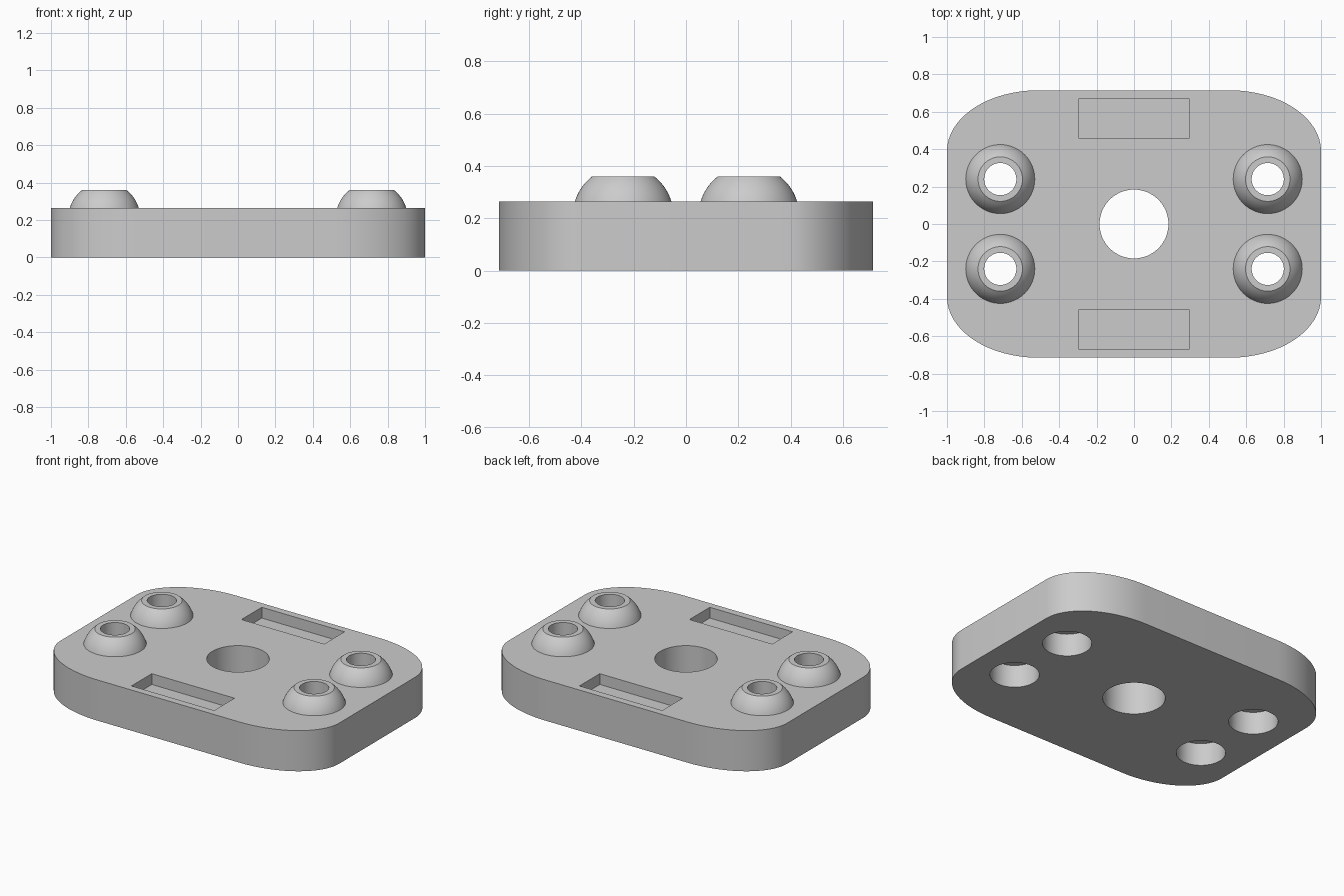
import bpy
import bmesh
from math import cos, sin, pi, radians

cube = bpy.data.objects.get("Cube")
if cube:
    bpy.data.objects.remove(cube, do_unlink=True)

# Main dimensions
HALF_X, HALF_Y, PLATE_Z, BOSS_Z = 1.0, 0.715, 0.264, 0.36
FLAT_X, FLAT_Y = 0.51, 0.39
BOLT_X, BOLT_Y, BORE, RECESS = 0.715, 0.24, 0.086, 0.145
SIDES = 64

grey = bpy.data.materials.new("plain grey")
grey.use_nodes = True
grey.diffuse_color = (0.6, 0.6, 0.6, 1)
grey.node_tree.nodes["Principled BSDF"].inputs["Base Color"].default_value = grey.diffuse_color


def add_object(name, bm, location=(0, 0, 0)):
    bmesh.ops.recalc_face_normals(bm, faces=bm.faces)
    mesh = bpy.data.meshes.new(name)
    bm.to_mesh(mesh)
    bm.free()
    mesh.materials.append(grey)
    obj = bpy.data.objects.new(name, mesh)
    obj.location = location
    bpy.context.collection.objects.link(obj)
    return obj


def select_only(obj):
    bpy.ops.object.select_all(action="DESELECT")
    obj.select_set(True)
    bpy.context.view_layer.objects.active = obj


def prism(name, outline, bottom, top):
    bm = bmesh.new()
    face = bm.faces.new([bm.verts.new((x, y, bottom)) for x, y in outline])
    grown = bmesh.ops.extrude_face_region(bm, geom=[face])["geom"]
    moved = [v for v in grown if isinstance(v, bmesh.types.BMVert)]
    bmesh.ops.translate(bm, verts=moved, vec=(0, 0, top - bottom))
    return add_object(name, bm)


def circle(x, y, radius):
    angles = [2 * pi * i / SIDES for i in range(SIDES)]
    return [(x + radius * cos(a), y + radius * sin(a)) for a in angles]


def cut(target, cutter):
    cutter.hide_render = True
    mod = target.modifiers.new("cut", "BOOLEAN")
    mod.operation, mod.solver, mod.object = "DIFFERENCE", "EXACT", cutter
    select_only(target)
    bpy.ops.object.modifier_apply(modifier=mod.name)
    bpy.data.objects.remove(cutter, do_unlink=True)


# Plate with elliptical corners
outline = []
steps = 16
for quarter, (sx, sy) in enumerate([(1, 1), (-1, 1), (-1, -1), (1, -1)]):
    for i in range(steps + 1):
        a = (quarter + i / steps) * pi / 2
        outline.append((sx * FLAT_X + (HALF_X - FLAT_X) * cos(a),
                        sy * FLAT_Y + (HALF_Y - FLAT_Y) * sin(a)))
plate = prism("base_plate", outline, 0, PLATE_Z)

# Central hole and the two shallow slots
cut(plate, prism("centre_cutter", circle(0, 0, 0.184), -0.1, 0.5))
for side in (-1, 1):
    y0, y1 = side * 0.46, side * 0.668
    slot = [(-0.297, y0), (0.297, y0), (0.297, y1), (-0.297, y1)]
    cut(plate, prism("slot_cutter", slot, PLATE_Z - 0.07, 0.5))

# Bolt holes, recessed from below, each under a domed boss
bolts = [(sx, sy) for sx in (-1, 1) for sy in (-1, 1)]
for sx, sy in bolts:
    x, y = sx * BOLT_X, sy * BOLT_Y
    cut(plate, prism("bore_cutter", circle(x, y, BORE), -0.1, 0.5))
    cut(plate, prism("recess_cutter", circle(x, y, RECESS), -0.1, 0.147))
select_only(plate)
bpy.ops.object.shade_smooth_by_angle(angle=radians(30))


def boss(name, x, y):
    # Spherical flank, flat rim and inner bore, spun around z
    radius, centre_z = 0.193, 0.208
    profile = [(BORE, PLATE_Z), (BORE, BOSS_Z)]
    for i in range(9):
        z = BOSS_Z + (PLATE_Z - BOSS_Z) * i / 8
        profile.append(((radius ** 2 - (z - centre_z) ** 2) ** 0.5, z))
    bm = bmesh.new()
    verts = [bm.verts.new((r, 0, z)) for r, z in profile]
    edges = [bm.edges.new(pair) for pair in zip(verts, verts[1:])]
    bmesh.ops.spin(bm, geom=verts + edges, axis=(0, 0, 1), cent=(0, 0, 0),
                   angle=2 * pi, steps=SIDES, use_duplicate=False)
    bmesh.ops.remove_doubles(bm, verts=bm.verts, dist=0.0005)
    obj = add_object(name, bm, (x, y, 0))
    select_only(obj)
    bpy.ops.object.shade_smooth_by_angle(angle=radians(30))


for sx, sy in bolts:
    name = ("left" if sx > 0 else "right") + ("_back" if sy > 0 else "_front")
    boss(name + "_boss", sx * BOLT_X, sy * BOLT_Y)
